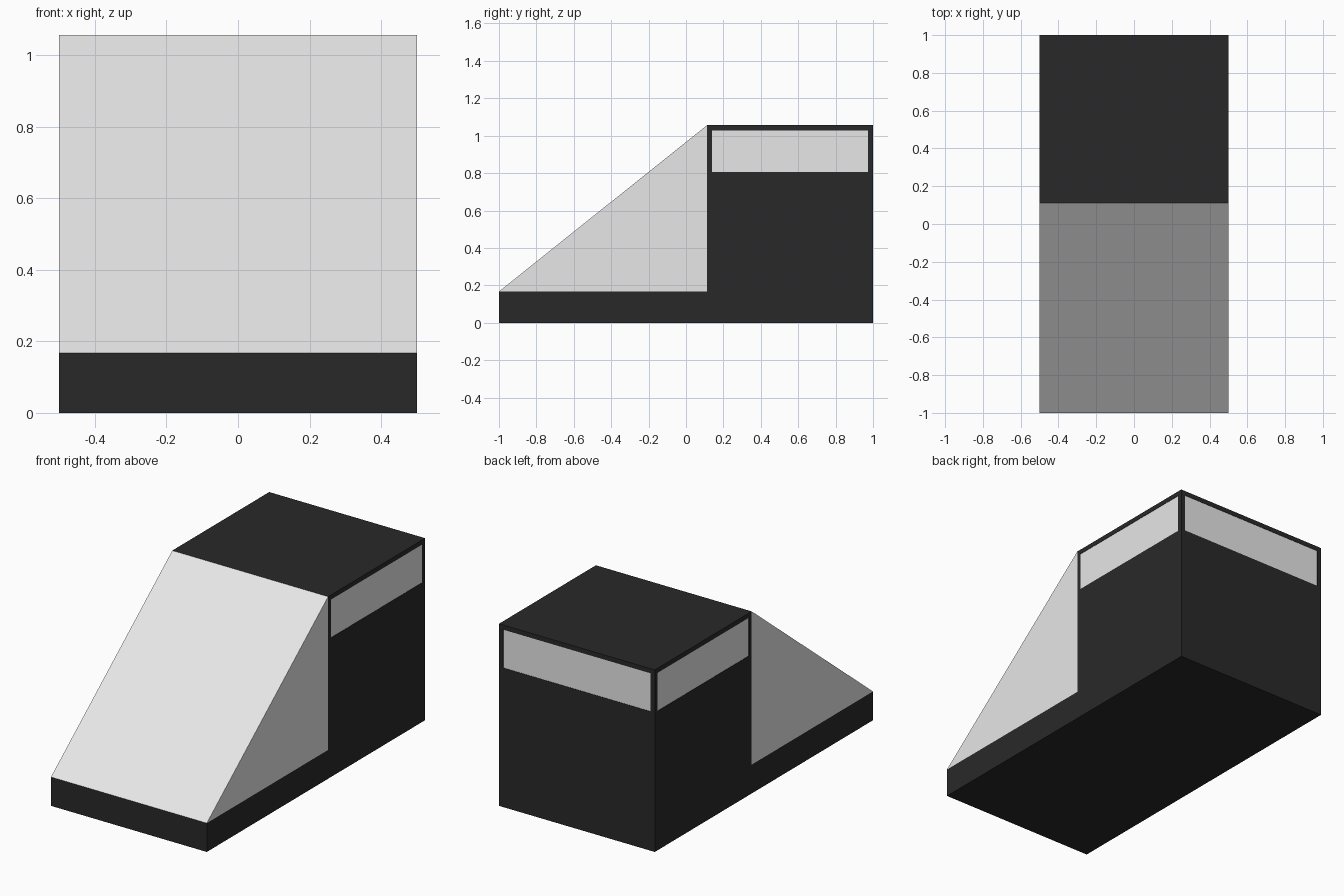
import bpy

if "Cube" in bpy.data.objects:
    bpy.data.objects.remove(bpy.data.objects["Cube"])

X, Y0, YM, Y1 = 0.5, -1.0, 0.112, 1.0      # half width, front, step, back
Z_LIP, Z_CAB, Z_TOP = 0.167, 0.807, 1.056  # lip, cabinet and overall heights
T = 0.027                                  # frame thickness


def material(name, v):
    m = bpy.data.materials.new(name)
    m.diffuse_color = (v, v, v, 1)
    m.use_nodes = True
    m.node_tree.nodes["Principled BSDF"].inputs["Base Color"].default_value = m.diffuse_color
    return m


dark = material("charcoal", 0.022)
pale = material("pale grey", 0.8)


def prism(name, profile, x0, x1, mat):
    """Extrude a (y, z) profile, counter-clockwise seen from +x, along x."""
    n = len(profile)
    verts = [(x, y, z) for x in (x0, x1) for y, z in profile]
    faces = [tuple(range(n))[::-1], tuple(range(n, 2 * n))]
    faces += [(i, (i + 1) % n, n + (i + 1) % n, n + i) for i in range(n)]
    me = bpy.data.meshes.new(name)
    me.from_pydata(verts, [], faces)
    me.materials.append(mat)
    ob = bpy.data.objects.new(name, me)
    bpy.context.collection.objects.link(ob)
    return ob


def box(name, x0, x1, y0, y1, z0, z1, mat):
    return prism(name, [(y0, z0), (y1, z0), (y1, z1), (y0, z1)], x0, x1, mat)


# Solid dark base and cabinet as one stepped block
prism("base_cabinet", [(Y0, 0), (Y1, 0), (Y1, Z_CAB), (YM, Z_CAB),
                       (YM, Z_LIP), (Y0, Z_LIP)], -X, X, dark)

# Sloped pale front
prism("sloped_front", [(Y0, Z_LIP), (YM, Z_LIP), (YM, Z_TOP)], -X, X, pale)

# Pale window block, practically flush with the frame
E = 0.002
box("window_block", -X + E, X - E, YM + E, Y1 - E, Z_CAB, Z_TOP - T, pale)

# Dark top and corner posts framing the windows
box("top_panel", -X, X, YM, Y1, Z_TOP - T, Z_TOP, dark)
for side, x0 in (("left", -X), ("right", X - T)):
    for end, y0 in (("front", YM), ("back", Y1 - T)):
        box(f"{end}_{side}_post", x0, x0 + T, y0, y0 + T, Z_CAB, Z_TOP - T, dark)
